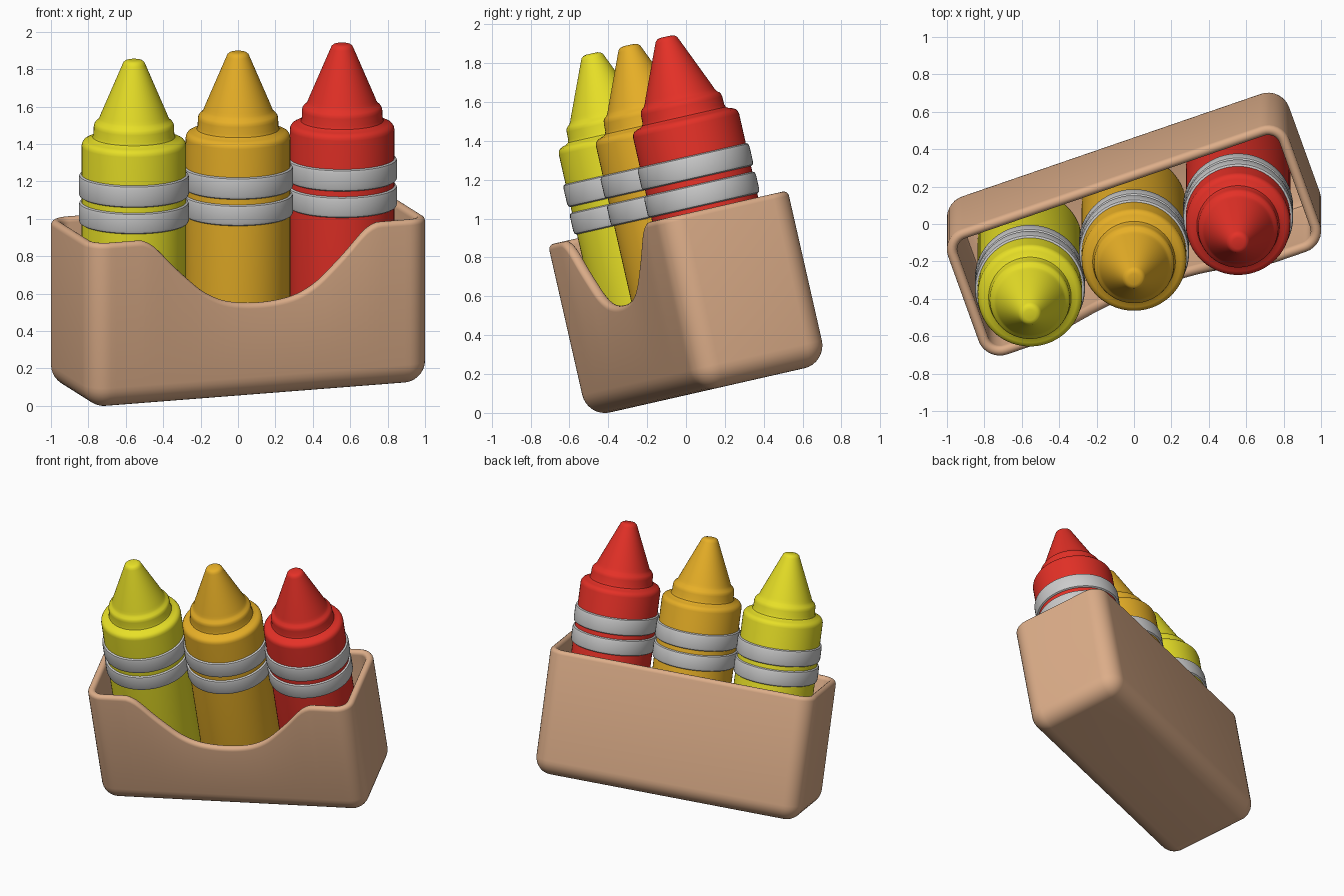
import bpy, bmesh
from math import sin, cos, pi, radians
from mathutils import Matrix

if "Cube" in bpy.data.objects:
    bpy.data.objects.remove(bpy.data.objects["Cube"])

# Whole model is turned about z, then tipped forward about x
POSE = (Matrix.Rotation(radians(12.8), 4, 'X') @ Matrix.Translation((0, 0.132, 0))
        @ Matrix.Rotation(radians(19.4), 4, 'Z'))
HW, HD, R, T = 0.967, 0.365, 0.12, 0.055      # box half width, half depth, corner radius, wall
Z0, Z1 = 0.089, 1.0                           # box bottom and rim


def material(name, rgb):
    m = bpy.data.materials.new(name)
    m.diffuse_color = (*rgb, 1)
    m.use_nodes = True
    m.node_tree.nodes["Principled BSDF"].inputs["Base Color"].default_value = m.diffuse_color
    return m


def skin(name, rings, mat=None, caps=True, loop=False):
    """Join a list of closed point rings into a smooth surface."""
    bm = bmesh.new()
    vr = [[bm.verts.new(p) for p in ring] for ring in rings]
    n = len(vr[0])
    pairs = list(zip(vr, vr[1:])) + ([(vr[-1], vr[0])] if loop else [])
    for a, b in pairs:
        for i in range(n):
            j = (i + 1) % n
            bm.faces.new((a[i], a[j], b[j], b[i]))
    if caps:
        bm.faces.new(vr[0][::-1])
        bm.faces.new(vr[-1])
    bmesh.ops.recalc_face_normals(bm, faces=bm.faces)
    me = bpy.data.meshes.new(name)
    bm.to_mesh(me)
    bm.free()
    me.shade_smooth()
    me.set_sharp_from_angle(angle=radians(35))
    ob = bpy.data.objects.new(name, me)
    bpy.context.collection.objects.link(ob)
    ob.matrix_world = POSE
    if mat:
        me.materials.append(mat)
    return ob


def lathe(name, profile, x, mat=None, **kw):
    n = 64
    rings = [[(x + r * cos(2 * pi * i / n), r * sin(2 * pi * i / n), z) for i in range(n)]
             for r, z in profile]
    return skin(name, rings, mat, **kw)


# Height of the front rim: a scooped dip, flat at both ends
DIP = [(0, .61), (.12, .618), (.22, .642), (.32, .695), (.42, .782),
       (.5, .86), (.57, .935), (.62, .978), (.68, 1.0)]


def dip(x):
    x = abs(x)
    if x >= DIP[-1][0]:
        return Z1

    def slope(k):
        if k in (0, len(DIP) - 1):
            return 0
        return (DIP[k+1][1] - DIP[k-1][1]) / (DIP[k+1][0] - DIP[k-1][0])
    k = max(i for i in range(len(DIP) - 1) if DIP[i][0] <= x)
    (xa, za), (xb, zb) = DIP[k], DIP[k + 1]
    h = xb - xa
    t = (x - xa) / h
    return ((2*t**3 - 3*t**2 + 1) * za + (t**3 - 2*t**2 + t) * h * slope(k)
            + (3*t**2 - 2*t**3) * zb + (t**3 - t**2) * h * slope(k + 1))


def outline(inset):
    """Rounded rectangle, with a finely divided front edge."""
    a, b, r = HW - R, HD - R, R - inset
    pts = []
    for k, (cx, cy) in enumerate([(a, -b), (a, b), (-a, b), (-a, -b)]):
        for i in range(9):
            g = -pi / 2 + k * pi / 2 + i * pi / 16
            pts.append((cx + r * cos(g), cy + r * sin(g)))
    pts += [(-a + 2 * a * i / 56, -b - r) for i in range(1, 56)]
    return pts


TOPS = [dip(x) if y < -HD + R * 0.5 else Z1 for x, y in outline(0)]


def ring(inset, z=None, drop=0):
    return [(x, y, z if z is not None else t - drop)
            for (x, y), t in zip(outline(inset), TOPS)]


# Box: rounded bottom, outer wall, round rim, inner wall, floor
rings = [ring(min(R - 0.004, R * (1 - sin(g))), Z0 + R * (1 - cos(g)))
         for g in [i * pi / 16 for i in range(9)]]
h = T / 2
rings += [ring(h - h * cos(g), drop=h - h * sin(g)) for g in [i * pi / 8 for i in range(9)]]
rings += [ring(T, Z0 + 0.11), ring(T + 0.015, Z0 + 0.075), ring(T + 0.045, Z0 + 0.06)]
skin("box", rings, material("cardboard", (0.72, 0.42, 0.25)))

# Crayons with stepped shoulders and two bands each
BODY = [(.26, .15), (.28, .17), (.28, 1.44), (.277, 1.455), (.268, 1.468), (.252, 1.476),
        (.232, 1.482), (.221, 1.49), (.216, 1.505), (.215, 1.545), (.212, 1.56),
        (.205, 1.571), (.193, 1.58), (.184, 1.595), (.178, 1.612), (.062, 1.885),
        (.056, 1.898), (.045, 1.907), (.03, 1.911)]
COLOURS = [("yellow", (.80, .74, .02)), ("orange", (.80, .43, .02)), ("red", (.78, .03, .02))]
for i, (colour, rgb) in enumerate(COLOURS):
    x = (i - 1) * 0.59
    lathe(colour + "_crayon", BODY, x, material(colour, rgb))
    for label, lo, hi in (("lower", 1.02, 1.135), ("upper", 1.165, 1.285)):
        c = 0.014
        band = [(.27, lo), (.282, lo), (.291, lo + c * .4), (.295, lo + c * 1.4),
                (.295, hi - c * 1.4), (.291, hi - c * .4), (.282, hi), (.27, hi)]
        lathe(f"{colour}_{label}_band", band, x, caps=False, loop=True)
